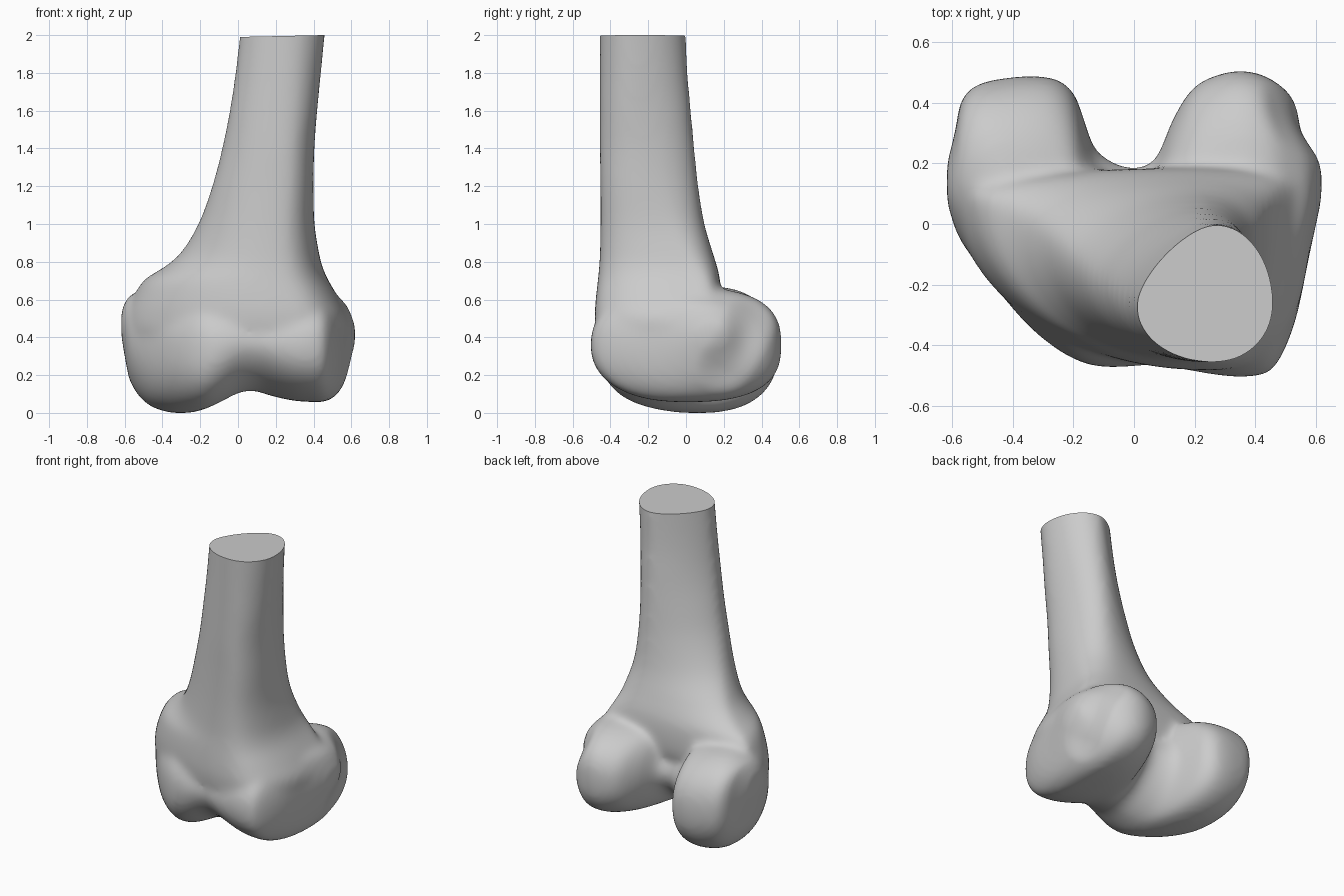
import bpy, bmesh, math
from mathutils import Vector, geometry

if "Cube" in bpy.data.objects:
    bpy.data.objects.remove(bpy.data.objects["Cube"])

SIDES = 64


def smooth_rows(rows, steps=5):
    """Catmull-Rom interpolation of section parameters."""
    out = []
    for i in range(len(rows) - 1):
        a, b = rows[max(i - 1, 0)], rows[i]
        c, d = rows[i + 1], rows[min(i + 2, len(rows) - 1)]
        for s in range(steps):
            t = s / steps
            out.append([q + 0.5 * t * (r - p + t * (2 * p - 5 * q + 4 * r - w
                        + t * (3 * (q - r) + w - p)))
                        for p, q, r, w in zip(a, b, c, d)])
    return out + [list(rows[-1])]


def oval(*squareness):
    """Unit superellipse with its own squareness in each quadrant."""
    for i in range(SIDES):
        angle = math.tau * i / SIDES
        c, s = math.cos(angle), math.sin(angle)
        power = 2 / squareness[i * 4 // SIDES]
        yield (math.copysign(abs(c) ** power, c),
               math.copysign(abs(s) ** power, s))


def loft(bm, rings):
    loops = [[bm.verts.new(p) for p in ring] for ring in rings]
    for a, b in zip(loops, loops[1:]):
        for i in range(SIDES):
            j = (i + 1) % SIDES
            bm.faces.new((a[i], a[j], b[j], b[i]))
    bm.faces.new(loops[0][::-1])
    bm.faces.new(loops[-1])


def shaft_ring(row):
    """Egg-shaped section: four quadrants about an off-centre point."""
    z, x0, x1, y0, y1, xm, ym, outer, inner = row
    return [(xm + u * (x1 - xm if u > 0 else xm - x0),
             ym + v * (y1 - ym if v > 0 else ym - y0), z)
            for u, v in oval(outer, inner, 2.05, outer)]


def condyle_ring(row):
    x, y0, y1, z0, z1, front, rear = row
    return [(x, (y0 + y1) / 2 + (y1 - y0) / 2 * u,
             (z0 + z1) / 2 + (z1 - z0) / 2 * v)
            for u, v in oval(rear, front, front, rear)]


# Shaft and its flare: height, x range, y range, widest x and y,
# squareness of the outer side and of the inner rear
shaft = [
    (2.1, .02, .47, -.457, -.005, .27, -.27, 2, 1.45),
    (1.8, -.015, .44, -.457, .01, .26, -.26, 2, 1.5),
    (1.6, -.045, .42, -.457, .027, .25, -.25, 2.1, 1.55),
    (1.4, -.085, .405, -.457, .045, .24, -.22, 2.1, 1.6),
    (1.2, -.137, .4, -.454, .065, .23, -.19, 2.2, 1.7),
    (1.0, -.21, .405, -.453, .097, .21, -.12, 2.3, 1.8),
    (.85, -.3, .428, -.456, .14, .2, -.03, 2.4, 2),
    (.77, -.39, .447, -.46, .165, .2, .03, 2.5, 2),
    (.7, -.5, .478, -.467, .18, .2, .08, 2.6, 2),
    (.6, -.56, .535, -.478, .185, .22, .11, 2.7, 2),
    (.5, -.6, .585, -.483, .175, .25, .14, 2.7, 2),
    (.41, -.58, .57, -.46, .13, .25, .1, 2.5, 2),
    (.32, -.45, .45, -.32, .08, .2, .05, 2.2, 2),
]

# Sections across both condyles: x, y range, z range, front and rear squareness
condyles = [
    (-.618, .07, .2, .4, .54, 2, 2),
    (-.59, -.02, .31, .24, .6, 2, 2.1),
    (-.57, -.06, .41, .16, .62, 2.1, 2.2),
    (-.52, -.13, .46, .08, .645, 2.2, 2.3),
    (-.45, -.22, .478, .025, .665, 2.3, 2.3),
    (-.35, -.335, .489, -.003, .665, 2.3, 2.4),
    (-.26, -.41, .48, -.003, .655, 2.4, 2.4),
    (-.2, -.445, .435, .008, .65, 2.5, 2.2),
    (-.165, -.46, .345, .02, .64, 2.4, 2),
    (-.13, -.47, .25, .035, .64, 2.2, 1.9),
    (-.07, -.475, .205, .065, .64, 2, 1.75),
    (0, -.472, .187, .1, .64, 1.8, 1.65),
    (.07, -.467, .215, .113, .64, 1.75, 1.7),
    (.13, -.477, .35, .1, .64, 1.8, 2),
    (.2, -.488, .455, .08, .645, 2, 2.3),
    (.3, -.503, .5, .06, .655, 2.2, 2.6),
    (.38, -.505, .505, .055, .66, 2.3, 2.7),
    (.46, -.478, .475, .055, .65, 2.3, 2.6),
    (.53, -.33, .41, .1, .61, 2.1, 2.2),
    (.58, -.1, .3, .2, .56, 2, 2.1),
    (.62, .08, .22, .36, .46, 2, 2),
]

bm = bmesh.new()
loft(bm, [shaft_ring(r) for r in smooth_rows(shaft)])
loft(bm, [condyle_ring(r) for r in smooth_rows(condyles)])
bmesh.ops.recalc_face_normals(bm, faces=bm.faces)
mesh = bpy.data.meshes.new("bone_end")
bm.to_mesh(mesh)
bm.free()
bone = bpy.data.objects.new("bone_end", mesh)
bpy.context.collection.objects.link(bone)

# Fuse the shaft and condyles into one soft surface
fuse = bone.modifiers.new("fuse", "REMESH")
fuse.mode = "VOXEL"
fuse.voxel_size = 0.017
soften = bone.modifiers.new("soften", "SMOOTH")
soften.factor = 0.5
soften.iterations = 24
graph = bpy.context.evaluated_depsgraph_get()
fused = bpy.data.meshes.new_from_object(bone.evaluated_get(graph))
bone.modifiers.clear()
bone.data = fused

bm = bmesh.new()
bm.from_mesh(fused)

# Shallow tendon groove on the outer flank
start, end = Vector((.52, .37, .52)), Vector((.56, .2, .24))
for v in bm.verts:
    near, t = geometry.intersect_point_line(v.co, start, end)
    near = start.lerp(end, min(max(t, 0), 1))
    d = (v.co - near).length / 0.16
    if d < 1:
        v.co.x -= 0.028 * (1 - d * d) ** 2

# Flat, slightly sloping cut through the shaft
low = min(v.co.z for v in bm.verts)
bmesh.ops.translate(bm, verts=bm.verts, vec=(0, 0, -low))
cut = bmesh.ops.bisect_plane(
    bm, geom=bm.verts[:] + bm.edges[:] + bm.faces[:], dist=1e-5,
    plane_co=(.455, 0, 2), plane_no=(-.022, 0, 1), clear_outer=True)
rim = [e for e in cut["geom_cut"] if isinstance(e, bmesh.types.BMEdge)]
bmesh.ops.holes_fill(bm, edges=rim, sides=0)
bmesh.ops.recalc_face_normals(bm, faces=bm.faces)
bm.to_mesh(fused)
bm.free()

# Plain bone grey
grey = bpy.data.materials.new("light_grey")
grey.use_nodes = True
colour = (0.6, 0.6, 0.6, 1)
grey.diffuse_color = colour
grey.node_tree.nodes["Principled BSDF"].inputs["Base Color"].default_value = colour
fused.materials.clear()
fused.materials.append(grey)

bpy.ops.object.select_all(action="DESELECT")
bone.select_set(True)
bpy.context.view_layer.objects.active = bone
bpy.ops.object.shade_smooth_by_angle(angle=math.radians(40))
